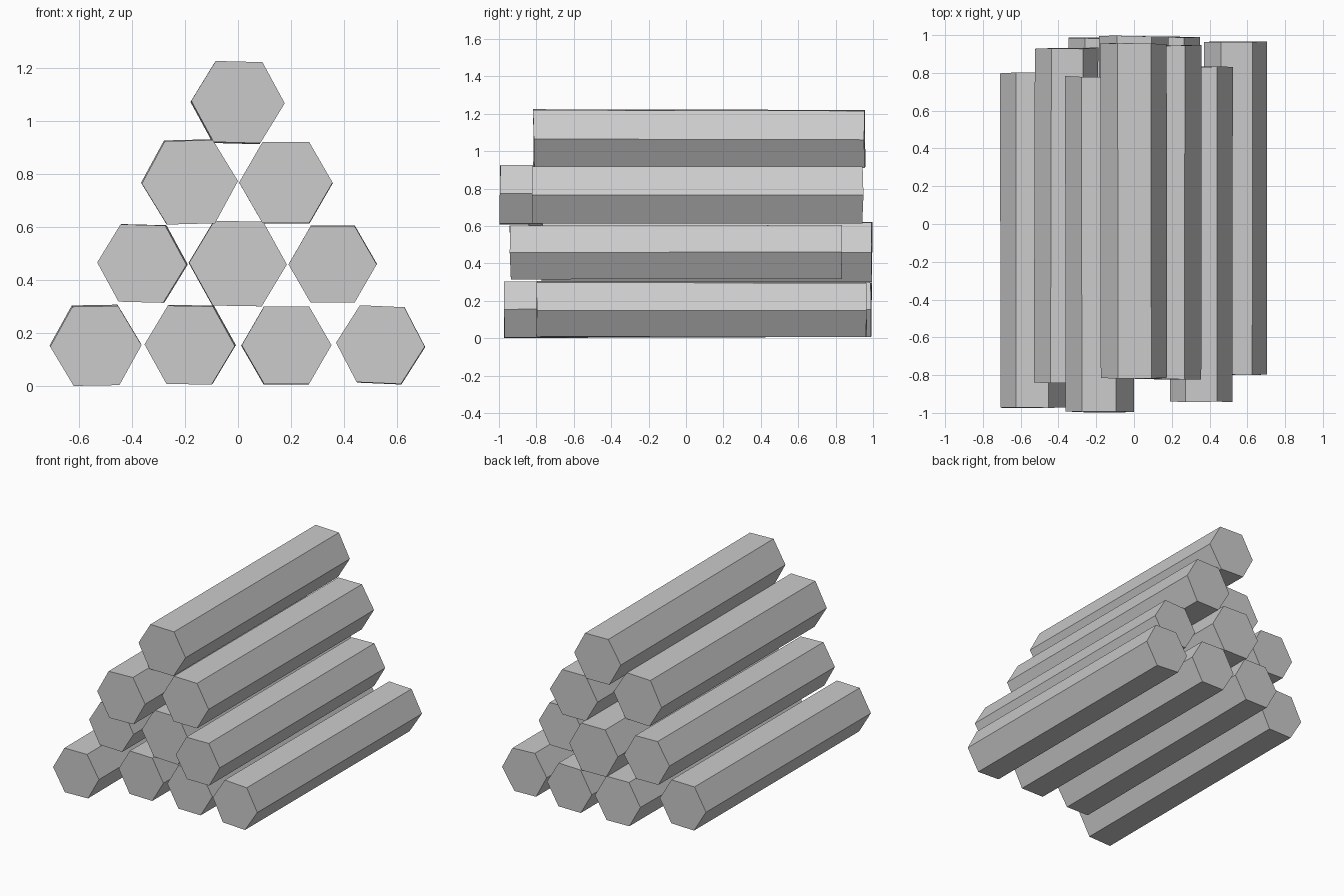
import bpy, bmesh, math, random

if "Cube" in bpy.data.objects:
    bpy.data.objects.remove(bpy.data.objects["Cube"])

random.seed(4)

grey = bpy.data.materials.new("plain grey")
grey.diffuse_color = (0.6, 0.6, 0.6, 1)
grey.use_nodes = True
grey.node_tree.nodes["Principled BSDF"].inputs["Base Color"].default_value = grey.diffuse_color


def log(name, x, z, radius, y0, y1, roll, drift_x, drift_z):
    """Six-sided log along y; its back end drifts slightly from its front end."""
    bm = bmesh.new()
    rings = []
    for y, dx, dz in ((y0, 0, 0), (y1, drift_x, drift_z)):
        ring = []
        for i in range(6):
            a = math.radians(60 * i + roll)
            ring.append(bm.verts.new((x + dx + radius * math.cos(a),
                                      y + random.uniform(-0.004, 0.004),
                                      z + dz + radius * math.sin(a))))
        rings.append(ring)
    front, back = rings
    bm.faces.new(front)
    bm.faces.new(back[::-1])
    for i in range(6):
        j = (i + 1) % 6
        bm.faces.new((front[i], back[i], back[j], front[j]))
    bmesh.ops.recalc_face_normals(bm, faces=bm.faces)
    mesh = bpy.data.meshes.new(name)
    bm.to_mesh(mesh)
    bm.free()
    mesh.materials.append(grey)
    bpy.context.collection.objects.link(bpy.data.objects.new(name, mesh))


# bottom row of four
log("bottom_log_1", -0.535, 0.152, 0.172, -0.97, 0.80, 1, -0.002, 0.005)
log("bottom_log_2", -0.182, 0.155, 0.170, -0.78, 0.985, -1, 0.004, 0.003)
log("bottom_log_3", 0.183, 0.155, 0.169, -0.78, 0.99, 0, -0.002, -0.002)
log("bottom_log_4", 0.536, 0.157, 0.167, -0.80, 0.965, -2.5, 0.002, -0.002)

# second row of three
log("second_log_1", -0.362, 0.462, 0.168, -0.84, 0.93, -1.5, 0.005, 0.001)
log("second_log_2", 0.0, 0.462, 0.184, -0.77, 0.995, -1, -0.002, 0)
log("second_log_3", 0.356, 0.459, 0.166, -0.94, 0.83, 0, 0.001, 0.002)

# third row of two
log("third_log_1", -0.181, 0.768, 0.181, -0.995, 0.78, 1.5, -0.003, 0.003)
log("third_log_2", 0.180, 0.767, 0.176, -0.82, 0.945, 0, 0.001, -0.002)

# single log on top
log("top_log", 0.0, 1.070, 0.176, -0.815, 0.955, -1.5, -0.003, -0.004)
